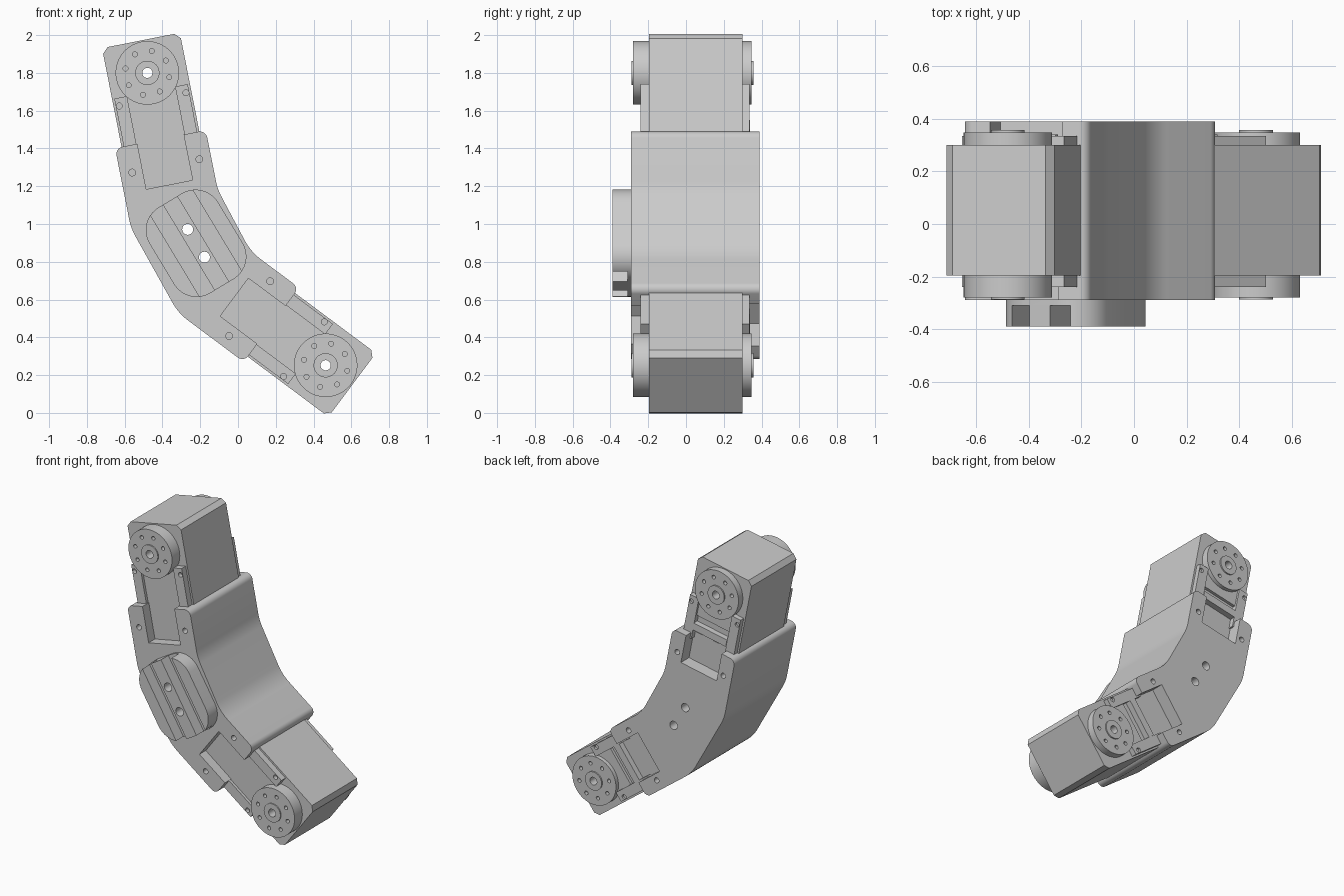
import bpy, bmesh, math
from mathutils import Vector

cube = bpy.data.objects.get("Cube")
if cube:
    bpy.data.objects.remove(cube, do_unlink=True)

grey = bpy.data.materials.new("plain grey")
grey.use_nodes = True
GREY = (0.6, 0.6, 0.6, 1)
grey.diffuse_color = GREY
grey.node_tree.nodes["Principled BSDF"].inputs["Base Color"].default_value = GREY


class Frame:
    """Flat frame in the x-z plane: u runs along the part, v across it."""
    def __init__(self, x, z, angle, flip=1):
        a = math.radians(angle)
        self.o = Vector((x, z))
        self.u = Vector((math.cos(a), math.sin(a)))
        self.v = Vector((-self.u.y, self.u.x)) * flip

    def at(self, u, v):
        return self.o + self.u * u + self.v * v


def circle(frame, u, v, r, n=48):
    return [frame.at(u + r * math.cos(math.tau * i / n), v + r * math.sin(math.tau * i / n))
            for i in range(n)]


def rect(frame, u0, u1, v0, v1):
    return [frame.at(*p) for p in ((u0, v0), (u1, v0), (u1, v1), (u0, v1))]


def rounded(corners, steps=10):
    """Round each (point, radius) corner of a polygon with an arc."""
    out = []
    for i, (p, r) in enumerate(corners):
        a = (corners[i - 1][0] - p).normalized()
        b = (corners[(i + 1) % len(corners)][0] - p).normalized()
        half = a.angle(b) / 2
        centre = p + (a + b).normalized() * (r / math.sin(half))
        start = p + a * (r / math.tan(half)) - centre
        end = p + b * (r / math.tan(half)) - centre
        for k in range(steps + 1):
            t = k / steps
            sweep = math.pi - 2 * half
            spoke = start * math.sin((1 - t) * sweep) + end * math.sin(t * sweep)
            out.append(centre + spoke / math.sin(sweep) if sweep < 1.5 else
                       centre + spoke.normalized() * r)
    return out


def prisms(name, parts):
    """One object from (outline, y0, y1) extrusions."""
    bm = bmesh.new()
    for outline, y0, y1 in parts:
        face = bm.faces.new([bm.verts.new((p.x, y0, p.y)) for p in outline])
        new = bmesh.ops.extrude_face_region(bm, geom=[face])["geom"]
        bmesh.ops.translate(bm, vec=(0, y1 - y0, 0),
                            verts=[g for g in new if isinstance(g, bmesh.types.BMVert)])
    bmesh.ops.recalc_face_normals(bm, faces=bm.faces)
    mesh = bpy.data.meshes.new(name)
    bm.to_mesh(mesh)
    bm.free()
    mesh.materials.append(grey)
    ob = bpy.data.objects.new(name, mesh)
    bpy.context.collection.objects.link(ob)
    return ob


def finish(ob, cuts=()):
    """Cut the given extrusions out, then shade smooth with sharp edges."""
    if cuts:
        cutter = prisms("cutter", cuts)
        cutter.hide_render = True
        mod = ob.modifiers.new("cut", "BOOLEAN")
        mod.operation, mod.solver, mod.object = "DIFFERENCE", "EXACT", cutter
        deps = bpy.context.evaluated_depsgraph_get()
        mesh = bpy.data.meshes.new_from_object(ob.evaluated_get(deps))
        ob.modifiers.clear()
        ob.data = mesh
        bpy.data.objects.remove(cutter, do_unlink=True)
    bpy.ops.object.select_all(action="DESELECT")
    ob.select_set(True)
    bpy.context.view_layer.objects.active = ob
    bpy.ops.object.shade_smooth_by_angle(angle=math.radians(30))


upper = Frame(-0.48, 1.80, -78.8)
lower = Frame(0.464, 0.252, 143.3, -1)
middle = Frame(-0.222, 0.898, -58.9)
SIDES = (-1, 1)

# Servo motors with their horns
for label, f in (("upper", upper), ("lower", lower)):
    bore = (circle(f, 0, 0, 0.027, 24), -0.6, 0.6)
    screws = [(circle(f, 0.143, s * 0.18, 0.016, 16), y0, y1)
              for s in SIDES for y0, y1 in ((-0.3, -0.21), (0.31, 0.4))]

    c = 0.03
    case = [f.at(*p) for p in ((-0.175, -0.21 + c), (-0.175 + c, -0.21), (0.62, -0.21),
                               (0.62, 0.21), (-0.175 + c, 0.21), (-0.175, 0.21 - c))]
    finish(prisms(label + "_servo_case", [(case, -0.195, 0.30)]), [bore])

    # Raised covers on both faces
    finish(prisms(label + "_front_cover", [(rect(f, 0.1, 0.61, -0.13, 0.13), -0.22, -0.19)]))
    finish(prisms(label + "_back_cover", [(rect(f, 0.1, 0.23, -0.198, 0.198), 0.29, 0.32)]))
    finish(prisms(label + "_back_bar", [(rect(f, 0.28, 0.33, -0.13, 0.13), 0.29, 0.34)]))
    for s in SIDES:
        strip = rect(f, 0.1, 0.4, s * 0.13, s * 0.198)
        finish(prisms(label + "_front_strip", [(strip, -0.24, -0.19)]), screws)
        finish(prisms(label + "_back_strip", [(strip, 0.29, 0.335)]), screws)

    # Horn discs with bolt circle and hub
    for side, y0, y1, hub in (("front", -0.19, -0.28, -0.288), ("back", 0.29, 0.348, 0.357)):
        out = math.copysign(0.04, y1)
        bolts = []
        for i in range(8):
            a = math.tau * (i + 0.5) / 8
            bolts.append((circle(f, 0.118 * math.cos(a), 0.118 * math.sin(a), 0.013, 16),
                          y1 - out, y1 + out))
        finish(prisms(f"{label}_{side}_horn", [(circle(f, 0, 0, 0.168, 64), y0, y1)]),
               bolts + [bore])
        finish(prisms(f"{label}_{side}_hub", [(circle(f, 0, 0, 0.064), y1 - out / 4, hub)]),
               [bore])

# Bent bracket holding both servos
END, HALF = 0.358, 0.245
outline = rounded([
    (upper.at(END, -HALF), 0.04), (upper.at(0.79, -HALF), 0.3),
    (lower.at(0.79, -HALF), 0.3), (lower.at(END, -HALF), 0.04),
    (lower.at(END, HALF), 0.04), (lower.at(0.677, HALF), 0.3),
    (upper.at(0.677, HALF), 0.3), (upper.at(END, HALF), 0.04)])
through = [(circle(middle, d, 0, 0.029, 24), -0.6, 0.6) for d in (-0.086, 0.086)]
cuts = list(through)
for f in (upper, lower):
    cuts.append((rect(f, 0.2, 0.603, -0.125, 0.125), -0.5, -0.215))
    cuts.append((rect(f, 0.2, 0.56, -0.14, 0.14), 0.301, 0.6))
    for s in SIDES:
        hole = circle(f, 0.502, s * 0.181, 0.018, 20)
        cuts += [(hole, -0.5, -0.24), (hole, 0.34, 0.6)]
finish(prisms("bracket", [(outline, -0.29, 0.39)]), cuts)

# Grooved mounting boss on the bracket front
boss = rounded([(p, 0.14) for p in rect(middle, -0.265, 0.265, -0.212, 0.212)])
grooves = [(rect(middle, -0.4, 0.4, s * 0.045, s * 0.13), -0.5, -0.31) for s in SIDES]
finish(prisms("mounting_boss", [(boss, -0.39, -0.28)]), through + grooves)
